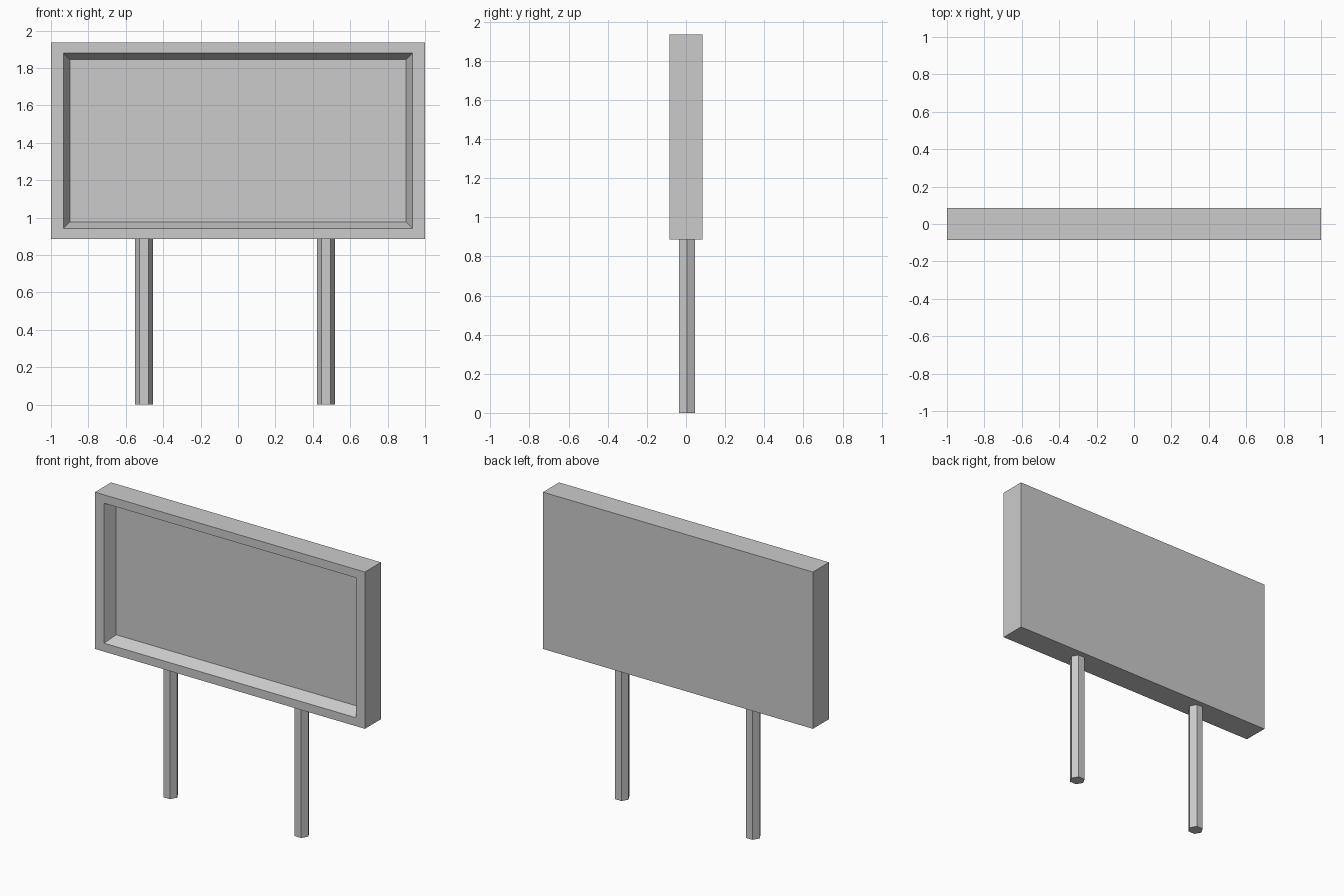
import bpy
import bmesh
from mathutils import Matrix, Vector

cube = bpy.data.objects.get("Cube")
if cube:
    bpy.data.objects.remove(cube, do_unlink=True)

# One plain grey for every part
GREY = (0.6, 0.6, 0.6, 1)
grey = bpy.data.materials.new("grey")
grey.use_nodes = True
grey.diffuse_color = GREY
grey.node_tree.nodes["Principled BSDF"].inputs["Base Color"].default_value = GREY

BOTTOM, TOP = 0.885, 1.935
DEPTH = 0.17


def finish(name, bm):
    mesh = bpy.data.meshes.new(name)
    bm.to_mesh(mesh)
    bm.free()
    mesh.materials.append(grey)
    obj = bpy.data.objects.new(name, mesh)
    bpy.context.collection.objects.link(obj)
    return obj


# Board: a slab whose front is inset, then sunk with tapered walls
bm = bmesh.new()
centre = Vector((0, 0, (BOTTOM + TOP) / 2))
bmesh.ops.create_cube(bm, size=1, matrix=Matrix.Translation(centre)
                      @ Matrix.Diagonal((2, DEPTH, TOP - BOTTOM, 1)))
front = min(bm.faces, key=lambda f: f.calc_center_median().y)
bmesh.ops.inset_region(bm, faces=[front], thickness=0.08)
for v in front.verts:
    v.co.x *= 0.91 / 0.92
bmesh.ops.inset_region(bm, faces=[front], thickness=0.049)
for v in front.verts:
    v.co.y += 0.08
finish("board", bm)

# Posts: six-sided, set slightly into the underside of the board
for name, x in (("right_post", -0.502), ("left_post", 0.47)):
    height = BOTTOM + 0.01
    bm = bmesh.new()
    bmesh.ops.create_cone(bm, cap_ends=True, segments=6, radius1=0.048,
                          radius2=0.048, depth=height)
    # Corners point along x
    if max(abs(v.co.x) for v in bm.verts) < 0.045:
        bmesh.ops.rotate(bm, verts=bm.verts, cent=(0, 0, 0),
                         matrix=Matrix.Rotation(0.5236, 3, "Z"))
    bmesh.ops.translate(bm, verts=bm.verts, vec=(x, 0.005, height / 2))
    finish(name, bm)
